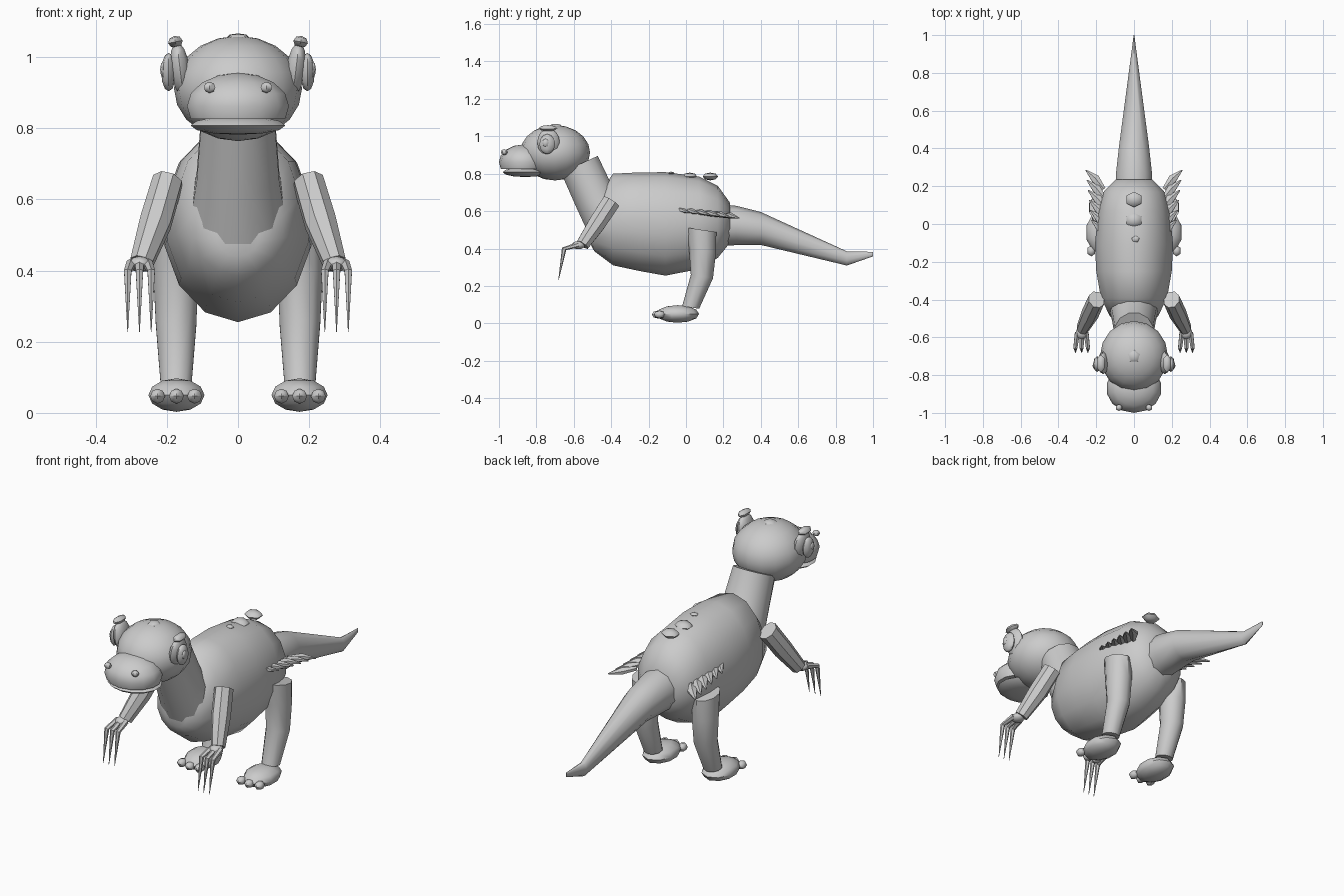
import bpy, bmesh, math
from mathutils import Vector, Matrix

grey = bpy.data.materials.new("plain_grey")
grey.diffuse_color = (0.6, 0.6, 0.6, 1)


def finish(name, bm, mirror, angle=40):
    bmesh.ops.recalc_face_normals(bm, faces=bm.faces)
    mesh = bpy.data.meshes.new(name)
    bm.to_mesh(mesh)
    bm.free()
    mesh.materials.append(grey)
    ob = bpy.data.objects.new(name, mesh)
    bpy.context.collection.objects.link(ob)
    if mirror:
        ob.modifiers.new("mirror", 'MIRROR').use_clip = False
    bpy.ops.object.select_all(action='DESELECT')
    ob.select_set(True)
    bpy.context.view_layer.objects.active = ob
    bpy.ops.object.shade_smooth_by_angle(angle=math.radians(angle))
    return ob


def loft(name, rings, sides=10, mirror=False, axis=None, angle=40):
    """Tube through rings of (centre, half width, half height)."""
    bm = bmesh.new()
    pts = [Vector(r[0]) for r in rings]
    loops = []
    for i, (c, w, h) in enumerate(rings):
        t = Vector(axis) if axis else pts[min(i + 1, len(pts) - 1)] - pts[max(i - 1, 0)]
        t.normalize()
        side = (Vector((1, 0, 0)) - t * t.x).normalized()
        up = side.cross(t)
        loops.append([bm.verts.new(pts[i] + side * w * math.cos(a) + up * h * math.sin(a))
                      for a in (math.tau * (k + 0.5) / sides for k in range(sides))])
    for a, b in zip(loops, loops[1:]):
        for k in range(sides):
            n = (k + 1) % sides
            bm.faces.new((a[k], a[n], b[n], b[k]))
    bm.faces.new(loops[0])
    bm.faces.new(loops[-1])
    return finish(name, bm, mirror, angle)


def blob(name, centre, radii, seg=10, rings=6, mirror=False, floor=None, tilt=0, angle=50):
    """Squashed sphere, optionally flattened below a height."""
    bm = bmesh.new()
    bmesh.ops.create_uvsphere(bm, u_segments=seg, v_segments=rings, radius=1)
    m = Matrix.Translation(centre) @ Matrix.Rotation(tilt, 4, 'Y') @ Matrix.Diagonal((*radii, 1))
    bm.transform(m)
    if floor is not None:
        for v in bm.verts:
            v.co.z = max(v.co.z, floor)
    return finish(name, bm, mirror, angle)


# torso: (y, bottom, top, half width)
torso = [(-0.52, 0.44, 0.55, 0.06), (-0.49, 0.385, 0.66, 0.13), (-0.39, 0.31, 0.80, 0.18),
         (-0.25, 0.28, 0.807, 0.205), (-0.11, 0.255, 0.808, 0.212), (0.07, 0.29, 0.785, 0.195),
         (0.17, 0.35, 0.735, 0.165), (0.235, 0.43, 0.645, 0.10)]
loft("torso", [((0, y, (b + t) / 2), w, (t - b) / 2) for y, b, t, w in torso],
     sides=14, axis=(0, 1, 0), angle=55)

# neck and tail
loft("neck", [((0, -0.57, 0.85), 0.105, 0.112), ((0, -0.485, 0.665), 0.12, 0.115),
              ((0, -0.405, 0.535), 0.142, 0.135)], sides=12)
loft("tail", [((0, 0.20, 0.525), 0.10, 0.11), ((0, 0.27, 0.523), 0.10, 0.105),
              ((0, 0.40, 0.507), 0.085, 0.088), ((0, 0.86, 0.347), 0.021, 0.038),
              ((0, 1.0, 0.37), 0.002, 0.012)], sides=10, axis=(0, 1, 0))

# head, upper snout and lower jaw
blob("head", (0, -0.70, 0.912), (0.18, 0.187, 0.148), 16, 10)
blob("snout", (0, -0.87, 0.862), (0.147, 0.13, 0.094), 14, 8, floor=0.826)
blob("lower_jaw", (0, -0.86, 0.808), (0.137, 0.12, 0.026), 14, 6)
blob("nostril", (0.08, -0.972, 0.915), (0.019, 0.018, 0.016), 6, 4, mirror=True)
blob("head_knob", (0, -0.70, 1.055), (0.034, 0.036, 0.012), 5, 4)

# eyes with raised rims, pupils and brow knobs
blob("eye_rim", (0.163, -0.735, 0.967), (0.028, 0.06, 0.075), 10, 8, True, tilt=0.12)
blob("eye_ball", (0.195, -0.742, 0.958), (0.021, 0.042, 0.054), 8, 6, True)
blob("pupil", (0.211, -0.75, 0.965), (0.008, 0.018, 0.022), 8, 4, True)
blob("brow_knob", (0.176, -0.738, 1.043), (0.024, 0.05, 0.017), 6, 4, True, tilt=0.2)

# bumps on the back
for y, z, r in ((0.02, 0.785, 0.046), (0.13, 0.785, 0.047)):
    blob("back_bump", (0, y, z), (r, r * 0.87, 0.021), 6, 4)
blob("small_back_bump", (0.008, -0.08, 0.803), (0.022, 0.018, 0.008), 5, 4)

# row of flat spikes along each hip
for i in range(6):
    y = 0.245 - i * 0.053
    x, z = 0.255 - i * 0.006, 0.568 + i * 0.006
    loft("hip_spike", [((x - 0.095, y - 0.06, z + 0.01), 0.012, 0.012),
                       ((x - 0.05, y - 0.005, z + 0.008), 0.026, 0.016),
                       ((x, y + 0.04, z - 0.006), 0.003, 0.003)], sides=6, mirror=True)

# hind legs, feet and toes
loft("hind_leg", [((0.175, 0.083, 0.50), 0.064, 0.08), ((0.175, 0.088, 0.39), 0.066, 0.073),
                  ((0.174, 0.085, 0.25), 0.060, 0.060), ((0.174, 0.025, 0.085), 0.046, 0.046)],
     sides=10, mirror=True, axis=(0, -0.15, -1))
blob("foot", (0.173, -0.045, 0.05), (0.083, 0.115, 0.047), 10, 6, True)
for x, y in ((0.122, -0.145), (0.173, -0.152), (0.226, -0.142)):
    blob("toe", (x, y, 0.047), (0.024, 0.03, 0.021), 6, 4, True)

# arms, hands and claws
loft("arm", [((0.198, -0.40, 0.65), 0.045, 0.052), ((0.232, -0.475, 0.535), 0.047, 0.05),
             ((0.272, -0.553, 0.42), 0.034, 0.038)], sides=8, mirror=True)
blob("hand", (0.276, -0.575, 0.418), (0.034, 0.036, 0.022), 8, 6, True)
for x in (0.244, 0.277, 0.310):
    loft("claw", [((0.276 + (x - 0.276) * 0.7, -0.575, 0.42), 0.015, 0.015),
                  ((x, -0.652, 0.398), 0.012, 0.013),
                  ((x, -0.682, 0.228), 0.001, 0.001)], sides=6, mirror=True)
